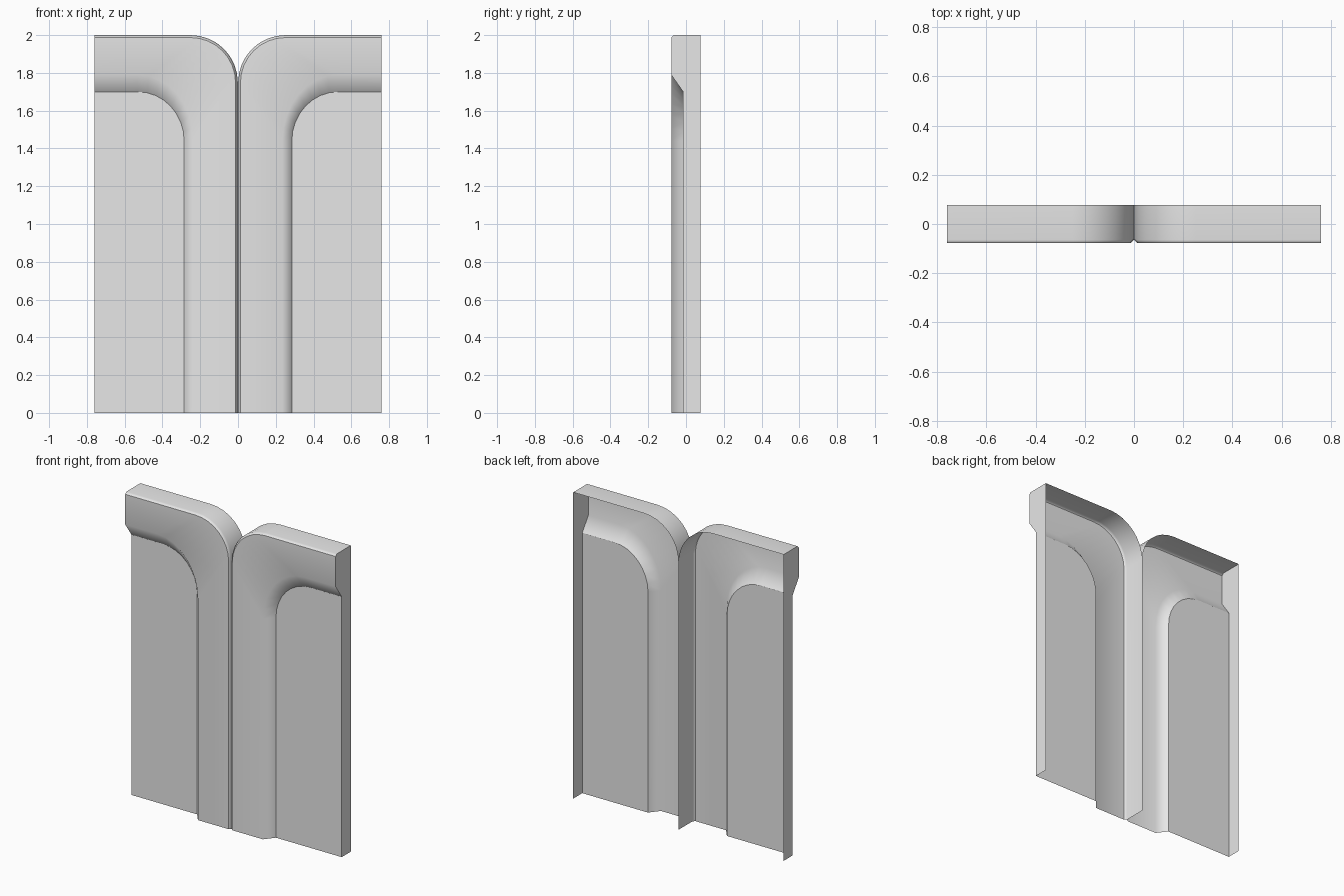
import bpy, bmesh, math

cube = bpy.data.objects.get("Cube")
if cube:
    bpy.data.objects.remove(cube, do_unlink=True)

grey = bpy.data.materials.new("plain_grey")
grey.use_nodes = True
grey.diffuse_color = (0.8, 0.8, 0.8, 1)
grey.node_tree.nodes["Principled BSDF"].inputs["Base Color"].default_value = (0.8, 0.8, 0.8, 1)

HALF_WIDTH = 0.76
BACK, FRONT, RECESS = 0.078, -0.078, -0.015
BEVEL = 0.013
ARC_STEPS = 8

# Contours from the back rim to the recess: inner x, top z, corner radii, depth
CONTOURS = [
    (0.001, 2.0, 0.25, 0.25, BACK),
    (0.001, 2.0, 0.25, 0.25, FRONT + BEVEL),
    (BEVEL, 2.0 - BEVEL, 0.238, 0.238, FRONT),
    (0.235, 1.79, 0.295, 0.35, FRONT),
    (0.285, 1.70, 0.245, 0.26, RECESS),
]
SOFT_ROWS = (1, 3)  # contours whose edges are shaded smooth


def contour(x0, top, rx, rz, y):
    """Up the middle side, round the corner, out to the outer side."""
    pts = [(x0, y, 0)]
    for i in range(ARC_STEPS + 1):
        a = math.pi / 2 * i / ARC_STEPS
        pts.append((x0 + rx * (1 - math.cos(a)), y, top - rz * (1 - math.sin(a))))
    pts.append((HALF_WIDTH, y, top))
    return pts


def build_panel(name, side):
    bm = bmesh.new()

    def vert(p):
        return bm.verts.new((side * p[0], p[1], p[2]))

    def face(vs):
        f = bm.faces.new(vs if side > 0 else vs[::-1])
        f.smooth = True

    rows = [[vert(p) for p in contour(*c)] for c in CONTOURS]

    # Rim, bevel, raised border and slope
    for r, s in zip(rows, rows[1:]):
        for j in range(len(r) - 1):
            face([r[j], s[j], s[j + 1], r[j + 1]])

    # Recessed field and outer side wall
    foot_front = vert((HALF_WIDTH, RECESS, 0))
    foot_back = vert((HALF_WIDTH, BACK, 0))
    face([foot_front] + rows[-1][::-1])
    face([r[-1] for r in rows] + [foot_front, foot_back])

    # Keep corners crisp except along the soft contours
    bm.normal_update()
    for e in bm.edges:
        if len(e.link_faces) == 2 and e.calc_face_angle() > math.radians(30):
            e.smooth = any(all(v in rows[i] for v in e.verts) for i in SOFT_ROWS)

    mesh = bpy.data.meshes.new(name)
    bm.to_mesh(mesh)
    bm.free()
    mesh.materials.append(grey)
    obj = bpy.data.objects.new(name, mesh)
    bpy.context.collection.objects.link(obj)
    mod = obj.modifiers.new("even_shading", 'WEIGHTED_NORMAL')
    mod.keep_sharp = True
    return obj


build_panel("left_panel", 1)
build_panel("right_panel", -1)
